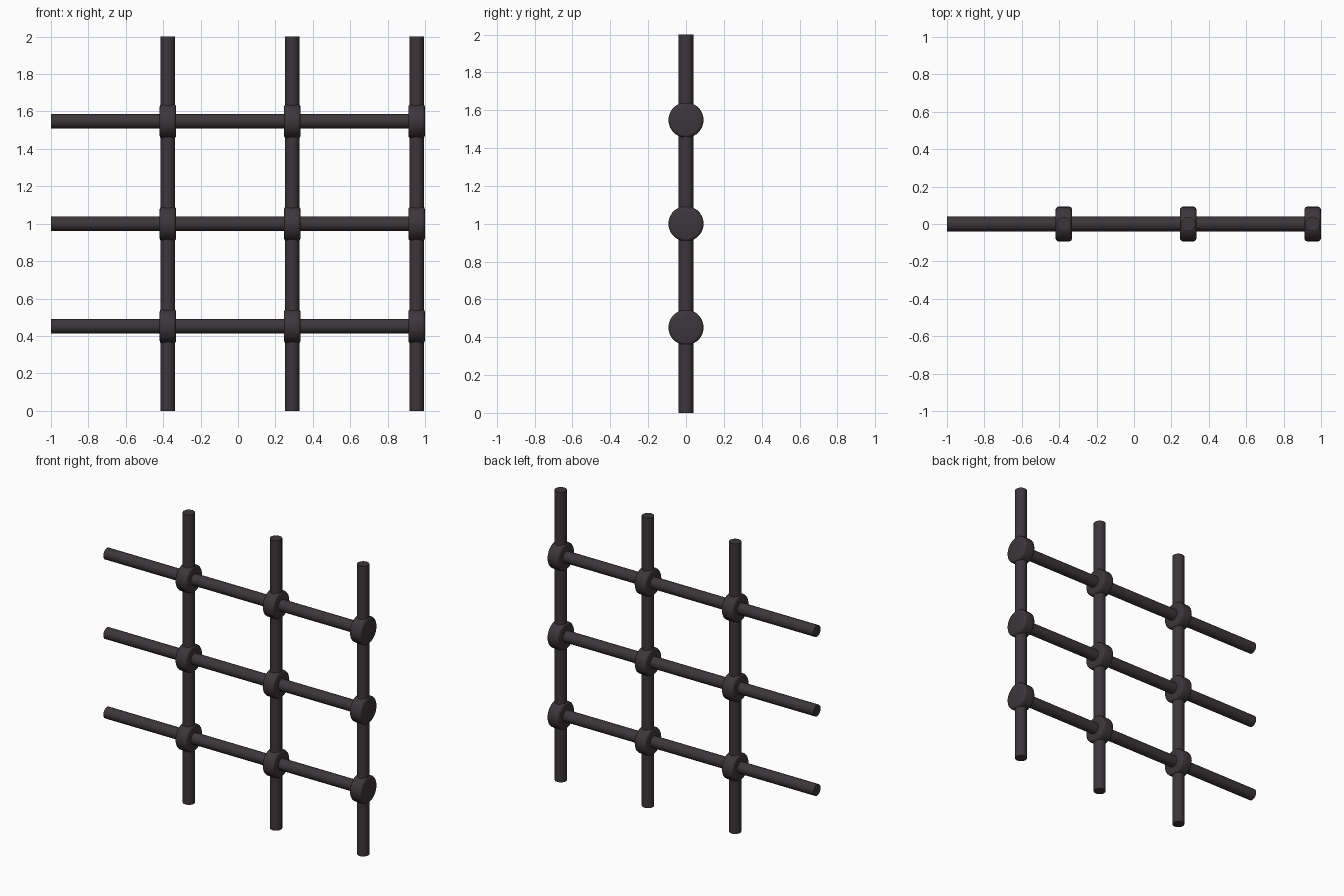
import bpy
import math

if "Cube" in bpy.data.objects:
    bpy.data.objects.remove(bpy.data.objects["Cube"])

mat = bpy.data.materials.new("dark_iron")
mat.diffuse_color = (0.045, 0.037, 0.042, 1)
mat.use_nodes = True
mat.node_tree.nodes["Principled BSDF"].inputs["Base Color"].default_value = mat.diffuse_color

BAR_R = 0.039
COLUMNS = (-0.375, 0.29, 0.955)
ROWS = (0.452, 1.0, 1.548)


def rod(name, radius, length, centre, along_x, bevel=0.0, sides=20):
    """Cylinder along x or z, optionally with rounded rims."""
    rot = (0, math.pi / 2, 0) if along_x else (0, 0, 0)
    bpy.ops.mesh.primitive_cylinder_add(vertices=sides, radius=radius, depth=length,
                                        location=centre, rotation=rot)
    ob = bpy.context.object
    ob.name = name
    ob.data.materials.append(mat)
    if bevel:
        mod = ob.modifiers.new("rounded_rim", 'BEVEL')
        mod.width = bevel
        mod.segments = 3
        mod.limit_method = 'ANGLE'
        mod.angle_limit = math.radians(40)
        bpy.ops.object.modifier_apply(modifier=mod.name)
    bpy.ops.object.shade_smooth_by_angle(angle=math.radians(35))
    return ob


# Upright bars
for i, x in enumerate(COLUMNS):
    rod(f"upright_bar_{i + 1}", BAR_R, 2.0, (x, 0, 1.0), False)

# Cross bars, ending flush with the last column of collars
for j, z in enumerate(ROWS):
    rod(f"cross_bar_{j + 1}", BAR_R, 1.998, (-0.001, 0, z), True)

# Rounded collars at every crossing
for i, x in enumerate(COLUMNS):
    for j, z in enumerate(ROWS):
        rod(f"collar_{i + 1}_{j + 1}", 0.093, 0.088, (x, 0, z), True, 0.016, 28)
